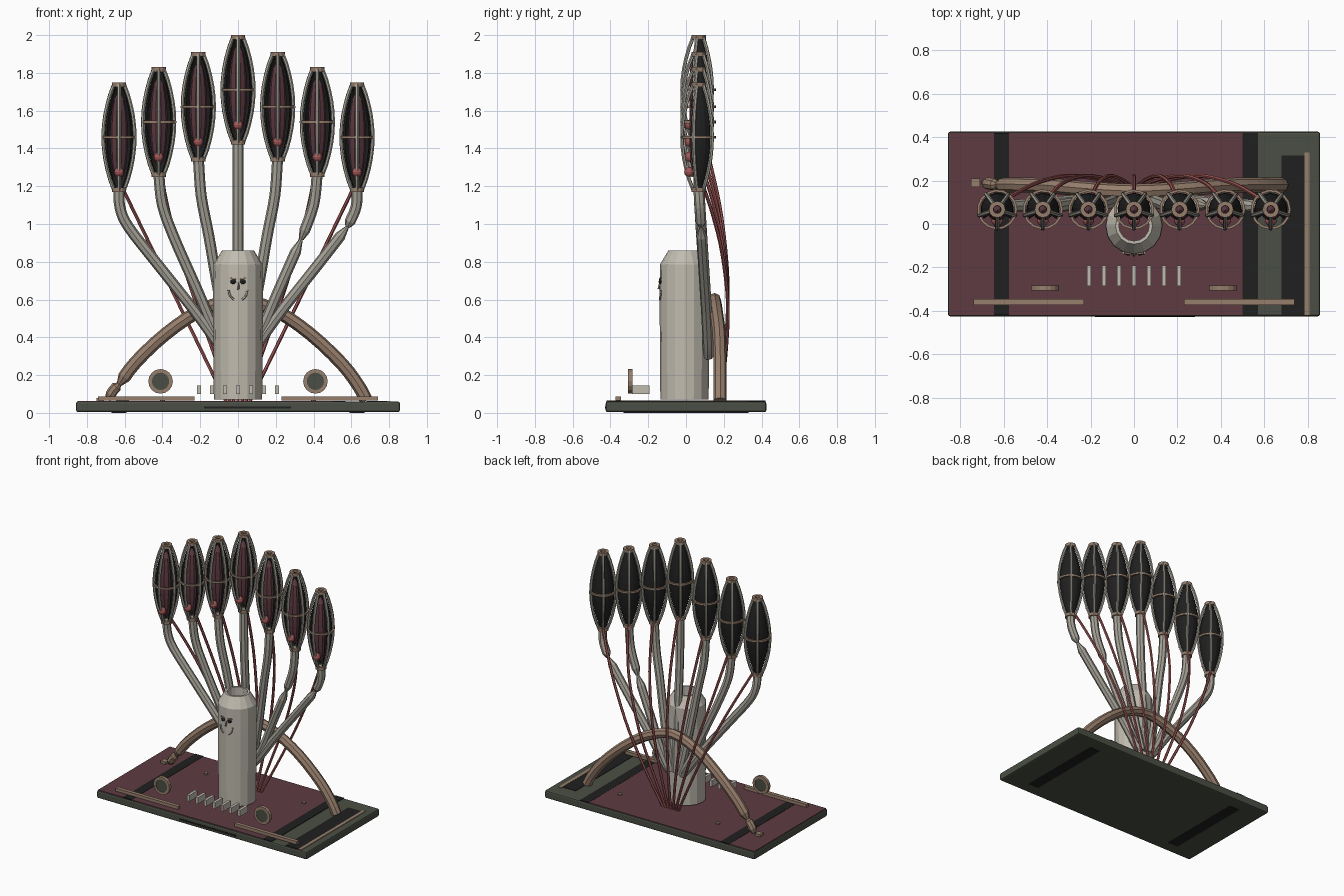
import bpy, bmesh, math
from mathutils import Vector, Matrix

if "Cube" in bpy.data.objects:
    bpy.data.objects.remove(bpy.data.objects["Cube"])

def mat(name, r, g, b):
    m = bpy.data.materials.new(name)
    m.diffuse_color = (r, g, b, 1)
    m.use_nodes = True
    m.node_tree.nodes["Principled BSDF"].inputs["Base Color"].default_value = m.diffuse_color
    return m

BONE = mat("bone_white", .53, .50, .43)
STEEL = mat("warm_grey", .38, .36, .31)
TAN = mat("tan_brass", .31, .21, .15)
PINK = mat("dusty_red", .36, .10, .095)
MAROON = mat("dark_maroon", .11, .043, .055)
BLACK = mat("near_black", .014, .014, .014)
GREEN = mat("dark_grey_green", .068, .078, .058)

def finish(name, bm, m, smooth=False):
    bmesh.ops.recalc_face_normals(bm, faces=bm.faces)
    me = bpy.data.meshes.new(name)
    bm.to_mesh(me)
    bm.free()
    me.materials.append(m)
    ob = bpy.data.objects.new(name, me)
    bpy.context.collection.objects.link(ob)
    return ob

def box(name, m, x0, x1, y0, y1, z0, z1, bevel=0):
    bm = bmesh.new()
    bmesh.ops.create_cube(bm, size=1)
    for v in bm.verts:
        v.co = Vector(((x0 + x1) / 2 + v.co.x * (x1 - x0), (y0 + y1) / 2 + v.co.y * (y1 - y0),
                       (z0 + z1) / 2 + v.co.z * (z1 - z0)))
    if bevel:
        bmesh.ops.bevel(bm, geom=bm.edges[:], offset=bevel, segments=2, affect='EDGES', profile=.5)
    return finish(name, bm, m)

def lathe(name, m, prof, loc, n=16, a0=0, a1=360, axis='Z', closed=False):
    """Revolve (radius, height) pairs, optionally over a partial angle."""
    bm = bmesh.new()
    full = a1 - a0 >= 360
    cols = []
    for i in range(n if full else n + 1):
        a = math.radians(a0 + (a1 - a0) * i / n)
        cols.append([bm.verts.new((r * math.cos(a), r * math.sin(a), z)) for r, z in prof])
    k = len(prof)
    for i in range(n):
        A, B = cols[i], cols[(i + 1) % len(cols)]
        for j in range(k if closed else k - 1):
            bm.faces.new((A[j], B[j], B[(j + 1) % k], A[(j + 1) % k]))
    bmesh.ops.remove_doubles(bm, verts=bm.verts, dist=1e-5)
    if axis == 'Y':
        bmesh.ops.rotate(bm, verts=bm.verts, matrix=Matrix.Rotation(math.pi / 2, 3, 'X'))
    bmesh.ops.translate(bm, verts=bm.verts, vec=loc)
    return finish(name, bm, m)

def spline(pts, steps):
    P = [Vector(p) for p in pts]
    P = [2 * P[0] - P[1]] + P + [2 * P[-1] - P[-2]]
    out = []
    for i in range(1, len(P) - 2):
        a, b, c, d = P[i - 1:i + 3]
        for s in range(steps):
            t = s / steps
            out.append(.5 * (2 * b + (c - a) * t + (2 * a - 5 * b + 4 * c - d) * t * t
                             + (3 * b - a - 3 * c + d) * t ** 3))
    return out + [P[-2]]

def tube(name, m, pts, r, sides=8, steps=4, tip0=1, tip1=1):
    """Sweep a polygon along a spline; tip0 / tip1 scale the end rings."""
    path = spline(pts, steps)
    bm = bmesh.new()
    rings, nrm = [], None
    for i, p in enumerate(path):
        t = (path[min(i + 1, len(path) - 1)] - path[max(i - 1, 0)]).normalized()
        nrm = nrm or t.orthogonal()
        nrm = (nrm - t * nrm.dot(t)).normalized()
        b = t.cross(nrm)
        s = r * (tip0 if i == 0 else tip1 if i == len(path) - 1 else 1)
        rings.append([bm.verts.new(p + s * (math.cos(q) * nrm + math.sin(q) * b))
                      for q in (2 * math.pi * j / sides for j in range(sides))])
    for A, B in zip(rings, rings[1:]):
        for j in range(sides):
            bm.faces.new((A[j], A[(j + 1) % sides], B[(j + 1) % sides], B[j]))
    bm.faces.new(rings[0])
    bm.faces.new(rings[-1])
    return finish(name, bm, m)

def ball(name, m, loc, r, scale=(1, 1, 1)):
    bm = bmesh.new()
    bmesh.ops.create_uvsphere(bm, u_segments=10, v_segments=6, radius=r)
    bmesh.ops.scale(bm, verts=bm.verts, vec=scale)
    bmesh.ops.translate(bm, verts=bm.verts, vec=loc)
    return finish(name, bm, m)

# Base slab, top cover, straps and skids
box("base_slab", GREEN, -.857, .857, -.425, .425, .004, .06, .01)
box("base_cover", MAROON, -.85, .50, -.418, .418, .055, .063)
box("left_strap", BLACK, -.645, -.576, -.42, .42, .055, .065)
box("right_strap", BLACK, .50, .57, -.42, .42, .055, .064)
box("side_panel", BLACK, .68, .79, -.418, .315, .055, .063)
box("side_strip", TAN, .785, .808, -.418, .33, .055, .064)
box("front_slot", BLACK, -.18, .28, -.428, -.42, .022, .034)
for s in (-1, 1):
    box("skid", BLACK, s * .63 - .04, s * .63 + .04, -.33, .33, 0, .01)
    lathe("screw", TAN, [(0, 0), (.014, 0), (.014, .015), (0, .015)], (s * .4, .2, .06), 8)
    # Front rails and dials
    box("front_rail", TAN, min(s * .23, s * .74), max(s * .23, s * .74), -.372, -.345, .066, .088)
    c = (s * .41, -.295, .167)
    lathe("dial_rim", TAN, [(.046, -.012), (.065, -.012), (.065, .012), (.046, .012)], c, 16, axis='Y', closed=True)
    lathe("dial_core", GREEN, [(0, -.008), (.05, -.008), (.05, .008), (0, .008)], c, 16, axis='Y')
    for k in range(3):
        a = k * math.pi / 3
        d = Vector((math.cos(a), 0, math.sin(a))) * .05
        tube("dial_spoke", STEEL, [Vector(c) - d, Vector(c) + d], .009, 4, 1)

# Row of key blocks
for k in range(-3, 4):
    box("key_block", BONE, k * .069 - .01, k * .069 + .01, -.285, -.192, .1, .146)

# Hollow trunk with shouldered top
lathe("trunk", BONE, [(.128, .07), (.132, .6), (.13, .785), (.085, .86), (.07, .86), (.07, .07)],
      (0, -.008, 0), 16, closed=True)
# Small face on the trunk
for s in (-1, 1):
    ball("eye", BLACK, (s * .026, -.134, .695), .016, (1, .7, .8))
    tube("brow", TAN, [(s * .012, -.139, .708), (s * .045, -.134, .714)], .005, 4, 1)
    tube("cheek", STEEL, [(s * .05, -.133, .65), (s * .042, -.136, .62), (s * .022, -.138, .6)], .006, 5, 2)
tube("nose", TAN, [(0, -.136, .69), (0, -.145, .655)], .007, 5, 1)

# Rear arch, its left foot pinched into a joint
tube("arch", TAN, [(-.63, .18, .15), (-.54, .18, .27), (-.38, .175, .42), (-.2, .16, .54), (0, .15, .60),
                   (.2, .16, .54), (.38, .175, .42), (.55, .18, .26), (.64, .18, .14), (.68, .18, .065)],
     .035, 8, 3, tip0=.4)
tube("arch_foot", TAN, [(-.625, .18, .155), (-.66, .185, .12), (-.69, .19, .07)], .028, 8, 2, .3, .5)
box("arch_anchor", TAN, -.75, -.71, .17, .21, .06, .08)

# Lamp pods, stems and cables
H = .29
def pod_r(t, base=.028, swell=.06):
    return base + swell * math.cos(t * math.pi / 2) ** .85 if abs(t) < 1 else base

def pod(x, zb):
    y, zm = .067, zb + H
    ts = [i / 5 - 1 for i in range(11)]
    lathe("pod_shell", BLACK, [(pod_r(t) - .012, t * H * .96) for t in ts], (x, y, zm), 12, -35, 215)
    lathe("pod_core", MAROON, [(.047 * math.sqrt(max(0, 1 - t * t)), t * H * .85) for t in ts],
          (x, y - .005, zm), 10)
    ball("pod_bulb", PINK, (x, y - .05, zb + .105), .027)
    for k in range(5):
        a = math.radians(-90 + 72 * k)
        tube("pod_rib", STEEL, [(x + pod_r(t) * math.cos(a), y + pod_r(t) * math.sin(a), zm + t * H * .97)
                                for t in ts], .010, 6, 1)
    lathe("pod_band", TAN, [(.081, -.007), (.093, -.007), (.093, .007), (.081, .007)], (x, y, zm), 15, closed=True)
    for z in (zb, zb + 2 * H - .024):
        lathe("pod_collar", TAN, [(.018, 0), (.038, 0), (.038, .024), (.018, .024)], (x, y, z), 12, closed=True)

# Stem offsets for the outer, middle and inner pods: (x, z)
PATHS = {3: [(.63, 1.19), (.625, 1.09), (.58, .985), (.42, .78), (.23, .54), (.1, .36), (.05, .3)],
         2: [(.42, 1.27), (.4, 1.10), (.335, .92), (.22, .66), (.13, .45), (.06, .32)],
         1: [(.21, 1.35), (.195, 1.15), (.155, .94), (.11, .68), (.06, .42), (.03, .31)],
         0: [(0, 1.44), (0, 1.1), (0, .7), (0, .31)]}
for i in range(-3, 4):
    k = abs(i)
    s = -1 if i < 0 else 1
    zb = (1.42, 1.33, 1.25, 1.17)[k]
    x = s * PATHS[k][0][0]
    pod(x, zb)
    pts = [(s * px, .067 + .05 * min(1, max(0, (1.2 - pz) / .8)), pz) for px, pz in PATHS[k]]
    if i >= 2:  # jointed arms on the right
        tube("stem_upper", STEEL, pts[:3], .029, 8, 4, 1, .45)
        tube("stem_lower", STEEL, pts[2:], .029, 8, 4, .3, 1)
    else:
        tube("stem", STEEL, pts, .029, 8, 4)
    # Cable runs from the pod foot to the back of the base
    x0, x1, z0 = x * .97, x * .1, zb + .02
    cab = []
    for f, yy in ((0, .095), (.12, .14), (.3, .19), (.55, .222), (.8, .208), (1, .18)):
        bow = 1 + .12 * math.sin(math.pi * f)
        cab.append(((x0 + (x1 - x0) * f) * (bow if k < 3 else 1), yy, z0 + (.06 - z0) * f))
    tube("cable", PINK, cab, .0095, 6, 4)
